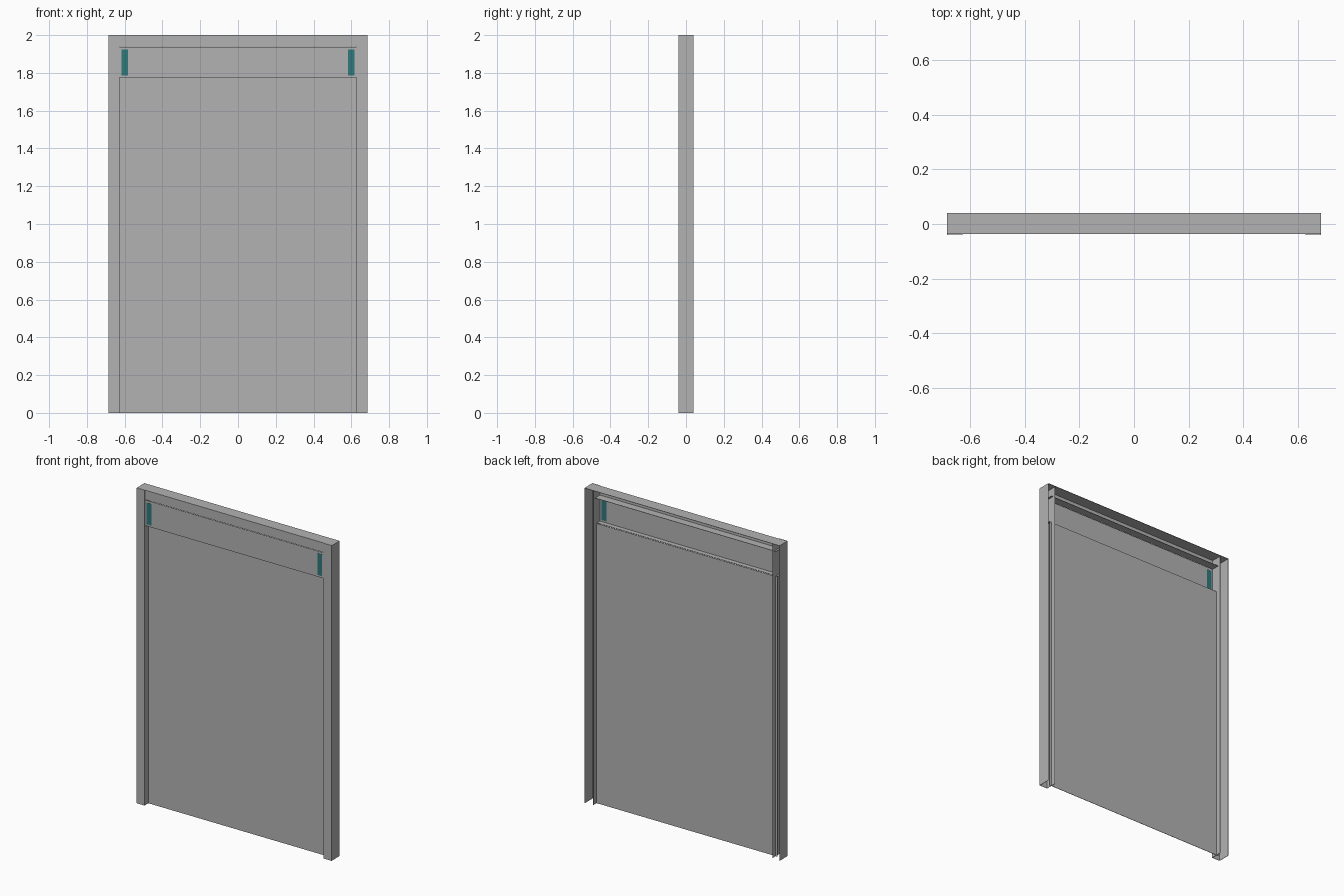
import bpy
from mathutils import Vector

cube = bpy.data.objects.get("Cube")
if cube:
    bpy.data.objects.remove(cube, do_unlink=True)


def material(name, color):
    mat = bpy.data.materials.new(name)
    mat.use_nodes = True
    mat.diffuse_color = (*color, 1)
    mat.node_tree.nodes["Principled BSDF"].inputs["Base Color"].default_value = (*color, 1)
    return mat


grey = material("metal grey", (0.45, 0.45, 0.45))
teal = material("teal", (0.03, 0.19, 0.2))

# Main dimensions
HALF_W, HEIGHT = 0.685, 2.0
FRONT, BACK = -0.04, 0.04
HEADER_Y = -0.036          # header face sits just behind the jamb faces
INNER = 0.628              # inside edge of the jambs
TRACK = 0.642              # sheets run a little way into the jambs
HEADER_Z, COVER_Z = 1.775, 1.94
T = 0.002                  # sheet thickness


def box(name, low, high, mat=grey):
    """Axis-aligned box between two corners."""
    lo, hi = Vector(low), Vector(high)
    verts = [(x, y, z) for x in (lo.x, hi.x) for y in (lo.y, hi.y) for z in (lo.z, hi.z)]
    faces = [(0, 1, 3, 2), (4, 6, 7, 5), (0, 4, 5, 1), (2, 3, 7, 6), (0, 2, 6, 4), (1, 5, 7, 3)]
    mesh = bpy.data.meshes.new(name)
    mesh.from_pydata(verts, [], faces)
    mesh.materials.append(mat)
    obj = bpy.data.objects.new(name, mesh)
    bpy.context.collection.objects.link(obj)
    return obj


def pair(name, low, high, mat=grey):
    """The same box on the left (+x) and right (-x)."""
    box("left_" + name, low, high, mat)
    box("right_" + name, (-high[0], low[1], low[2]), (-low[0], high[1], high[2]), mat)


# Jambs: folded sheet channels, open at the back
pair("jamb_side", (HALF_W - T, FRONT, 0), (HALF_W, BACK, HEIGHT))
pair("jamb_face", (INNER, FRONT, 0), (HALF_W - T, FRONT + T, HEIGHT))
pair("jamb_return", (INNER, FRONT + T, 0), (INNER + T, 0.032, HEIGHT - T))

# Header: top plate, upper strip and its shelf
box("top_plate", (-HALF_W + T, HEADER_Y, HEIGHT - T), (HALF_W - T, BACK, HEIGHT))
box("upper_strip", (-INNER, HEADER_Y, COVER_Z), (INNER, HEADER_Y + T, HEIGHT - T))
box("upper_shelf", (-TRACK, HEADER_Y + T, COVER_Z), (TRACK, 0.015, COVER_Z + T))

# Header cover with its lower lip
box("header_cover", (-INNER, HEADER_Y, HEADER_Z), (INNER, HEADER_Y + T, COVER_Z - T))
box("cover_lip", (-TRACK, HEADER_Y + T, HEADER_Z), (TRACK, -0.004, HEADER_Z + T))

# Coloured strips showing on both faces of the cover
pair("indicator_strip", (0.583, HEADER_Y - 0.001, 1.787), (0.616, HEADER_Y + T + 0.001, 1.925), teal)

# Door sheet
box("door_sheet", (-TRACK, -0.002, 0), (TRACK, 0, HEADER_Z))
